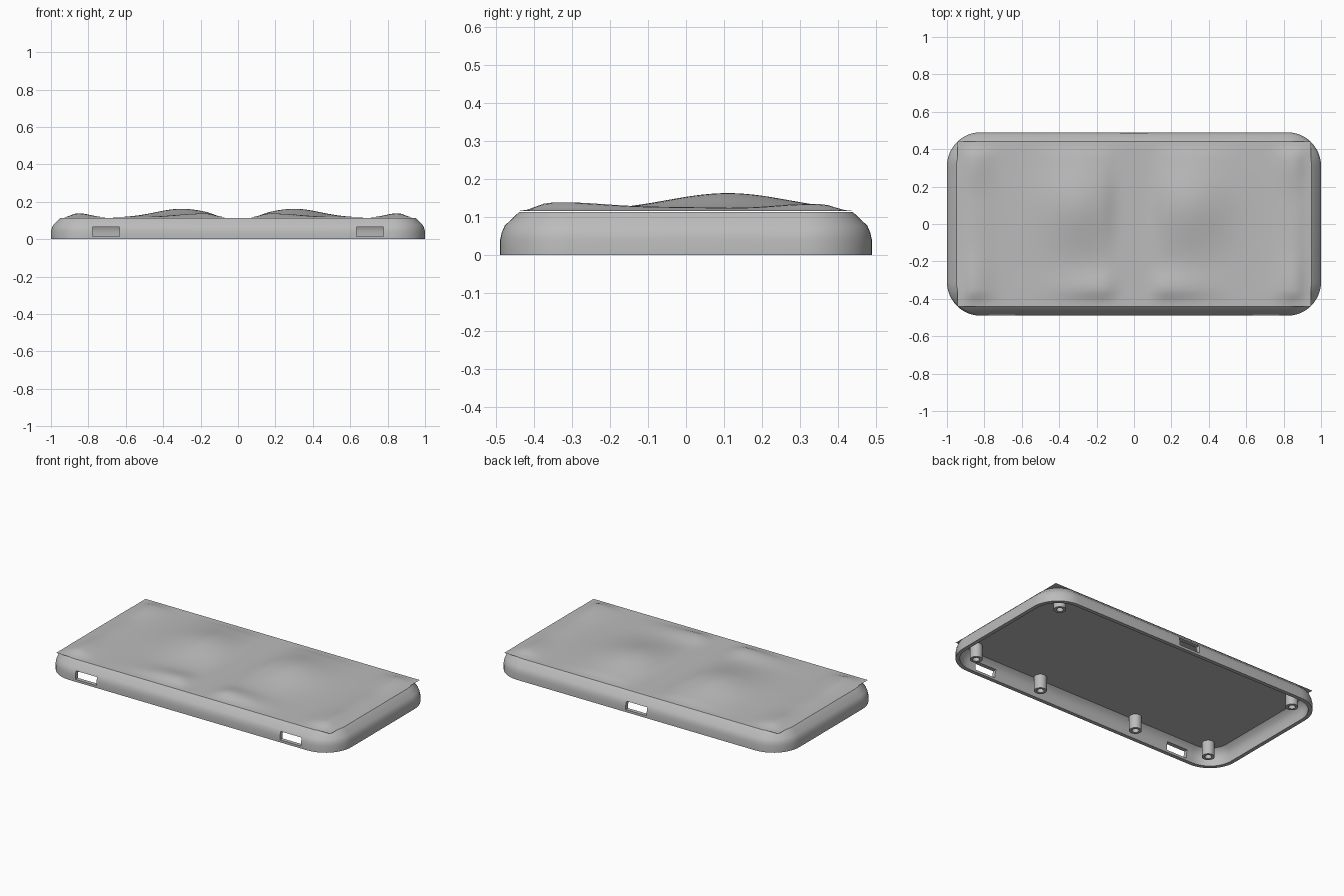
import bpy, bmesh, math

if "Cube" in bpy.data.objects:
    bpy.data.objects.remove(bpy.data.objects["Cube"], do_unlink=True)

HALF_X, HALF_Y, CORNER = 1.0, 0.49, 0.18

grey = bpy.data.materials.new("plain_grey")
grey.use_nodes = True
colour = (0.5, 0.5, 0.5, 1)
grey.diffuse_color = colour
grey.node_tree.nodes["Principled BSDF"].inputs["Base Color"].default_value = colour


def finish(name, bm, angle=30):
    mesh = bpy.data.meshes.new(name)
    bm.to_mesh(mesh)
    bm.free()
    mesh.materials.append(grey)
    obj = bpy.data.objects.new(name, mesh)
    bpy.context.collection.objects.link(obj)
    smooth(obj, angle)
    return obj


def smooth(obj, angle):
    bpy.ops.object.select_all(action="DESELECT")
    obj.select_set(True)
    bpy.context.view_layer.objects.active = obj
    bpy.ops.object.shade_smooth_by_angle(angle=math.radians(angle))


def rounded_loop(bm, inset, z, steps=12):
    """Rounded rectangle ring, anticlockwise seen from above."""
    r = CORNER - inset
    ring = []
    for corner, (sx, sy) in enumerate([(1, 1), (-1, 1), (-1, -1), (1, -1)]):
        for i in range(steps + 1):
            a = (corner + i / steps) * math.pi / 2
            ring.append(bm.verts.new((sx * (HALF_X - CORNER) + r * math.cos(a),
                                      sy * (HALF_Y - CORNER) + r * math.sin(a), z)))
    return ring


def bridge(bm, a, b):
    n = len(a)
    for i in range(n):
        bm.faces.new((a[i], b[i], b[(i + 1) % n], a[(i + 1) % n]))


# Hollow shell: outer wall, rim, inner wall and ceiling from one profile
profile = [(0.05, 0.113), (0.012, 0.077), (0.004, 0.058), (0, 0.04), (0, 0),
           (0.024, 0), (0.024, 0.04), (0.03, 0.06), (0.04, 0.08), (0.06, 0.096)]
bm = bmesh.new()
rings = [rounded_loop(bm, *p) for p in profile]
for a, b in zip(rings, rings[1:]):
    bridge(bm, a, b)
bm.faces.new(rings[0])
bm.faces.new(rings[-1])
bmesh.ops.recalc_face_normals(bm, faces=bm.faces)
shell = finish("shell", bm)

# Wall openings: two at the front, one at the back
for x, y in [(-0.705, -HALF_Y), (0.705, -HALF_Y), (0, HALF_Y)]:
    bpy.ops.mesh.primitive_cube_add(size=1, location=(x, y, 0.04))
    cutter = bpy.context.object
    cutter.scale = (0.145, 0.12, 0.05)
    cutter.hide_render = True
    cut = shell.modifiers.new("opening", "BOOLEAN")
    cut.object = cutter
    cut.solver = "EXACT"
    bpy.context.view_layer.objects.active = shell
    bpy.ops.object.modifier_apply(modifier=cut.name)
    bpy.data.objects.remove(cutter, do_unlink=True)
smooth(shell, 30)


# Contoured top sheet, mirrored about the centre
def ramp(t):
    t = min(max(t, 0), 1)
    return t * t * (3 - 2 * t)


# centre x, centre y, spread x, spread y, height
BUMPS = [(0.3, 0.11, 0.14, 0.16, 0.047),
         (0.17, -0.34, 0.16, 0.06, 0.021),
         (0.85, -0.33, 0.06, 0.13, 0.022),
         (0.85, 0.33, 0.06, 0.1, 0.018),
         (0.85, 0, 0.06, 0.14, 0.009)]
SHEET_X, SHEET_Y = 0.945, 0.44


def sheet_height(x, y):
    x = abs(x)
    h = sum(amp * math.exp(-((x - cx) / sx) ** 2 / 2 - ((y - cy) / sy) ** 2 / 2)
            for cx, cy, sx, sy, amp in BUMPS)
    fade = ramp((SHEET_X - x) / 0.08) * ramp((SHEET_Y - abs(y)) / 0.08)
    return 0.116 + h * fade * ramp((x - 0.05) / 0.12)


bm = bmesh.new()
bmesh.ops.create_grid(bm, x_segments=80, y_segments=40, size=1)
for v in bm.verts:
    v.co.x *= SHEET_X
    v.co.y *= SHEET_Y
    v.co.z = sheet_height(v.co.x, v.co.y)
finish("top_sheet", bm, 60)


# Hollow screw posts hanging from the ceiling
def screw_post(x, y, outer=0.036, inner=0.02, low=0.008, high=0.1, sides=24):
    bm = bmesh.new()
    rings = []
    for r, z in [(outer, high), (outer, low), (inner, low), (inner, high)]:
        rings.append([bm.verts.new((x + r * math.cos(i * math.tau / sides),
                                    y + r * math.sin(i * math.tau / sides), z))
                      for i in range(sides)])
    for a, b in zip(rings, rings[1:] + rings[:1]):
        bridge(bm, a, b)
    bmesh.ops.recalc_face_normals(bm, faces=bm.faces)
    finish("screw_post", bm)


for side in (-1, 1):
    for x, y in [(0.855, 0.367), (0.855, -0.367), (0.35, -0.405)]:
        screw_post(side * x, y)
